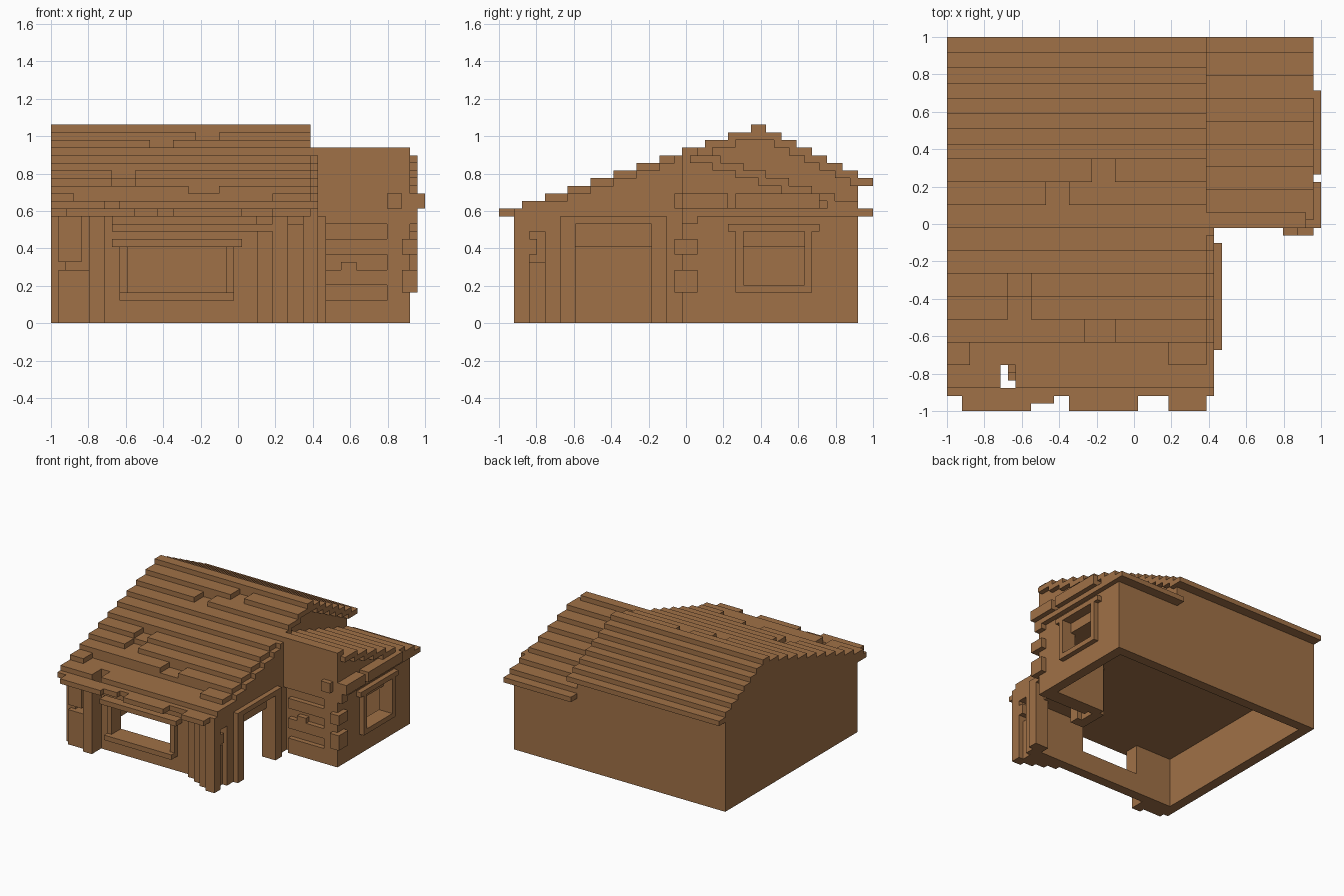
import bpy, bmesh

if "Cube" in bpy.data.objects:
    bpy.data.objects.remove(bpy.data.objects["Cube"])

U = 2 / 49  # one block of the building grid

wood = bpy.data.materials.new("brown_wood")
wood.diffuse_color = (0.352, 0.165, 0.063, 1)
wood.use_nodes = True
wood.node_tree.nodes["Principled BSDF"].inputs["Base Color"].default_value = wood.diffuse_color


def part(name, boxes):
    """One object from boxes given in grid units: x0, x1, y0, y1, z0, z1."""
    bm = bmesh.new()
    for x0, x1, y0, y1, z0, z1 in boxes:
        vs = bmesh.ops.create_cube(bm, size=1)["verts"]
        for v in vs:
            v.co = ((x1 if v.co.x > 0 else x0) * U - 1,
                    (y1 if v.co.y > 0 else y0) * U - 1,
                    (z1 if v.co.z > 0 else z0) * U)
    me = bpy.data.meshes.new(name)
    bm.to_mesh(me)
    bm.free()
    me.materials.append(wood)
    ob = bpy.data.objects.new(name, me)
    bpy.context.collection.objects.link(ob)


# Plain outer walls
part("left_wall", [(0, 2, 5, 47, 0, 15)])
part("back_wall", [(0, 47, 45, 47, 0, 15)])

# Front wall around its window
part("front_wall", [(0, 10, 6, 8, 0, 15), (23, 35, 6, 8, 0, 15),
                    (10, 23, 6, 8, 0, 4), (10, 23, 6, 8, 10, 15)])
part("front_window_frame", [(9, 10, 5, 7, 3, 11), (23, 24, 5, 7, 3, 11),
                            (9, 24, 4, 7, 3, 4), (8, 25, 4, 7, 10, 11)])
part("front_lintel", [(8, 27, 5, 6, 12, 14), (8, 34, 4, 6, 12, 13)])

# Side wall with the doorway
part("door_wall", [(33, 35, 6, 10, 0, 15), (33, 35, 20, 26, 0, 15),
                   (33, 35, 10, 20, 13, 15)])
part("door_frame", [(34, 36, 8, 10, 0, 14), (34, 36, 20, 22, 0, 14),
                    (34, 36, 8, 22, 13, 14)])

# Wing walls with the side window
part("wing_front_wall", [(34, 47, 25, 27, 0, 22), (34, 47, 24, 26, 13, 22)])
part("wing_side_wall", [(45, 47, 25, 32, 0, 15), (45, 47, 40, 47, 0, 15),
                        (45, 47, 32, 40, 0, 5), (45, 47, 32, 40, 12, 15)])
part("side_window_frame", [(46, 48, 31, 32, 4, 13), (46, 48, 40, 41, 4, 13),
                           (46, 48, 31, 41, 4, 5), (46, 48, 30, 42, 12, 13)])
part("wing_front_boards", [(36, 44, 24, 26, a, b) for a, b in ((0, 3), (5, 7), (9, 11))]
     + [(38, 40, 24, 26, 7, 8), (44, 47, 24, 26, 0, 13)])
part("wing_corner_blocks", [(46, 48, 23, 26, 4, 7), (46, 48, 23, 26, 9, 11),
                            (46, 48, 24, 26, 13, 15)])
part("wing_gable_boards", [(45, 49, 24, 30, 15, 17), (45, 49, 31, 42, 15, 17),
                           (44, 46, 23, 25, 15, 17), (46, 48, 24, 47, 14, 15)])

# Ceiling of the hollow L-shaped room
part("ceiling", [(1, 34, 7, 46, 10, 15), (33, 46, 26, 46, 10, 15)])

# Corner posts stepping outwards, and panels
part("right_front_posts", [(27 + 2 * i, 29 + 2 * i, 5 - i, 7 if i < 3 else 4, 0, h)
                           for i, h in enumerate((12, 14, 13, 14))])
part("side_panel", [(33, 34, 4, 7, 0, 8), (34, 35, 7, 8, 0, 8), (33, 35, 4, 5, 9, 11),
                    (33, 35, 6, 8, 9, 10), (33, 35, 4, 8, 12, 14)])
part("left_front_post", [(5, 7, 3, 6, 0, 14)])
part("left_panels", [(0, 1, 5, 7, 0, 14), (1, 5, 4, 6, 0, 7), (1, 4, 4, 6, 8, 14)])
part("junction_post", [(34, 35, 23, 25, 0, 22)])

# Main roof: overlapping courses of boards, some of them missing
segments = {1: [(0, 19), (22, 34)], 2: [(0, 13), (16, 34)],
            6: [(0, 8), (11, 34)], 7: [(0, 8), (11, 34)],
            8: [(0, 18), (22, 34)], 9: [(0, 3), (29, 34)],
            10: [(0, 7), (9, 35)]}
front, rear, core = [(0, 34, 33, 35, 25, 26)], [], []
for k in range(1, 11):
    y, top = 33 - 3 * k, 26 - k
    front += [(a, b, y, y + 4, top - 1, top) for a, b in segments.get(k, [(0, 34)])]
    if k <= 7:
        rear.append((0, 34, 32 + 2 * k, 35 + 2 * k, top - 1, top))
    core.append((0, 33, y + 3, min(33 + 2 * k, 47), top - 1, top))
part("roof_front_boards", front)
part("roof_back_boards", rear)
part("roof_core", core)
part("gable_trim", [(33, 35, 36 - 3 * k, 24, 25 - k, 26 - k) for k in range(5, 11)]
     + [(33, 35, 3, 24, 14, 15)])

# Ragged front eave
part("front_eave", [(0, 35, 2, 3, 14, 15), (0, 7, 3, 6, 14, 15), (9, 35, 3, 6, 14, 15)]
     + [(a, b, y, 3, 14, 15) for a, b, y in
        ((2, 11, 0), (11, 14, 1), (16, 25, 0), (29, 34, 0))])

# Wing roof: single slope falling to the back
boards, fill = [], []
for j in range(9):
    end, top = min(26 + 3 * j, 49), 23 - j
    boards.append((33, 48 if j else 47, max(24, end - 4), end, top - 1, top))
    if 0 < j < 8:
        fill.append((33, 47, 24, end - 3, top - 1, top))
part("wing_roof_boards", boards)
part("wing_roof_core", fill)
